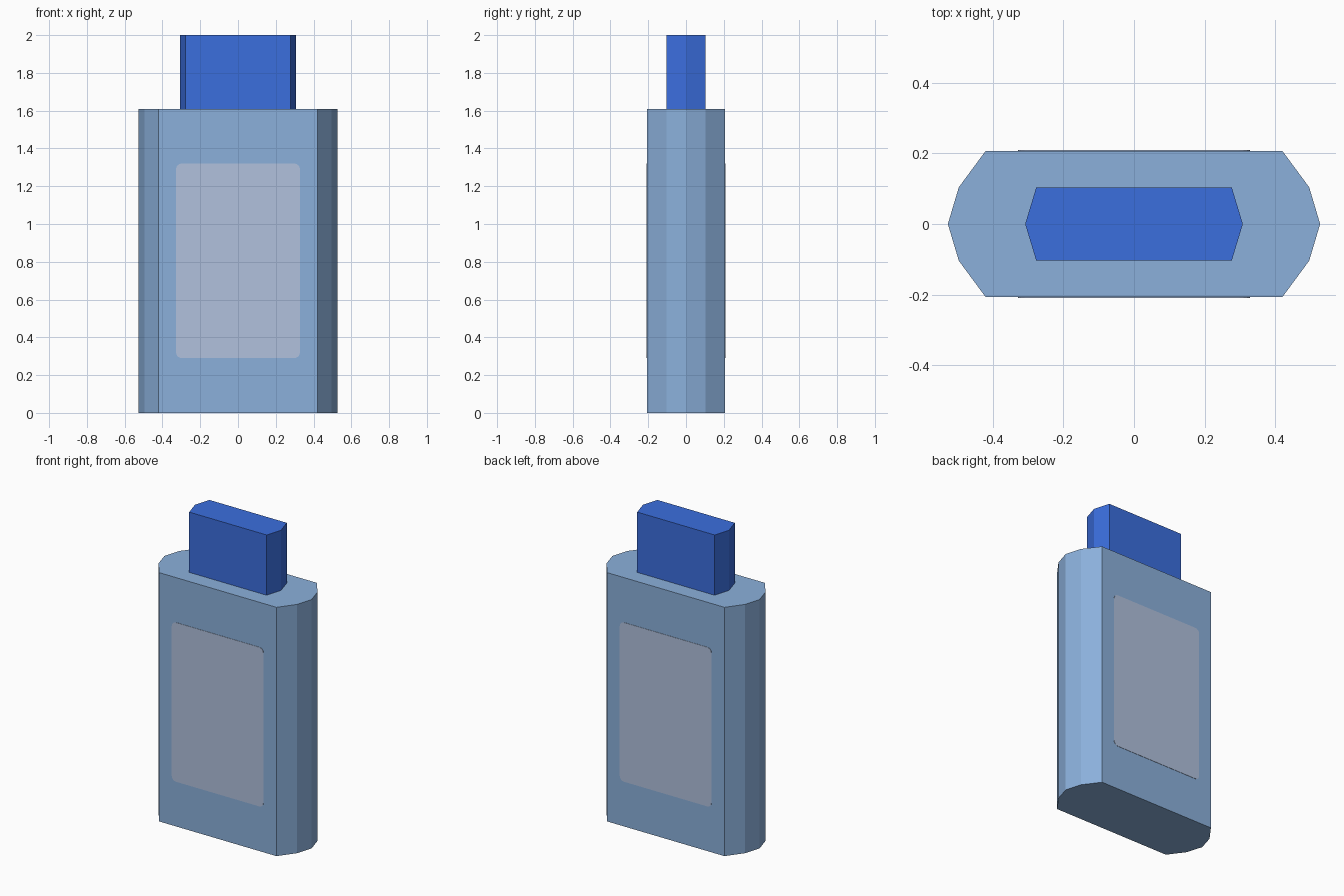
import bpy, bmesh, math

if "Cube" in bpy.data.objects:
    bpy.data.objects.remove(bpy.data.objects["Cube"])


def material(name, rgb):
    # sRGB 0-255 to linear
    m = bpy.data.materials.new(name)
    lin = [((c / 255 + 0.055) / 1.055) ** 2.4 for c in rgb]
    m.diffuse_color = (*lin, 1)
    m.use_nodes = True
    m.node_tree.nodes["Principled BSDF"].inputs["Base Color"].default_value = m.diffuse_color
    return m


def prism(name, pts, axis_map, a, b, mat):
    # extrude a 2D outline between depths a and b
    bm = bmesh.new()
    lo = [bm.verts.new(axis_map(u, v, a)) for u, v in pts]
    hi = [bm.verts.new(axis_map(u, v, b)) for u, v in pts]
    n = len(pts)
    bm.faces.new(lo)
    bm.faces.new(hi)
    for i in range(n):
        j = (i + 1) % n
        bm.faces.new((lo[i], lo[j], hi[j], hi[i]))
    bmesh.ops.recalc_face_normals(bm, faces=bm.faces)
    me = bpy.data.meshes.new(name)
    bm.to_mesh(me)
    bm.free()
    me.materials.append(mat)
    ob = bpy.data.objects.new(name, me)
    bpy.context.collection.objects.link(ob)
    return ob


def faceted(right):
    # mirror the right-hand points to close the outline
    return right + [(-x, y) for x, y in reversed(right) if x > 0]


def rounded_rect(x, z0, z1, r, seg=4):
    pts = []
    corners = [(x - r, z0 + r, 270), (x - r, z1 - r, 0),
               (-x + r, z1 - r, 90), (-x + r, z0 + r, 180)]
    for cx, cz, start in corners:
        for i in range(seg + 1):
            t = math.radians(start + 90 * i / seg)
            pts.append((cx + r * math.cos(t), cz + r * math.sin(t)))
    return pts


light_blue = material("light blue shell", (139, 176, 219))
deep_blue = material("deep blue plug", (59, 110, 222))
pale_grey = material("pale grey panel", (177, 193, 221))

upright = lambda u, v, d: (u, v, d)
facing = lambda u, v, d: (u, d, v)

# body with faceted rounded sides
prism("body", faceted([(0.42, -0.207), (0.496, -0.104), (0.527, 0),
                       (0.496, 0.104), (0.42, 0.207)]), upright, 0, 1.61, light_blue)
# connector plug on top
prism("plug", faceted([(0.277, -0.103), (0.308, 0), (0.277, 0.103)]),
      upright, 1.61, 2.0, deep_blue)
# thin rounded panels on both broad faces
outline = rounded_rect(0.328, 0.29, 1.32, 0.03)
prism("front_panel", outline, facing, -0.209, -0.205, pale_grey)
prism("back_panel", outline, facing, 0.205, 0.209, pale_grey)
